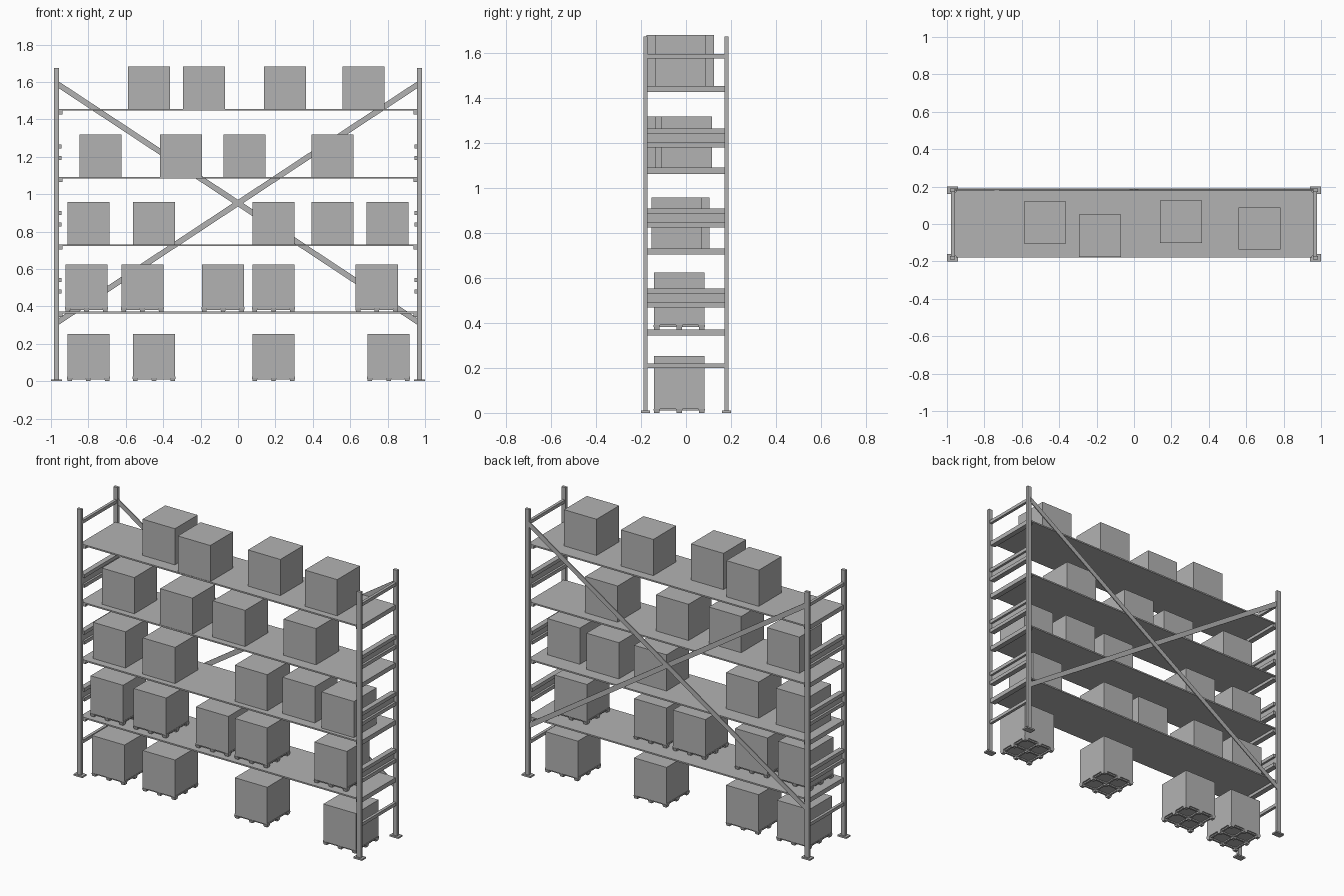
import bpy, bmesh
from mathutils import Vector, Matrix

cube = bpy.data.objects.get("Cube")
if cube:
    bpy.data.objects.remove(cube, do_unlink=True)

mat = bpy.data.materials.new("plain grey")
mat.use_nodes = True
GREY = (0.45, 0.45, 0.45, 1)
mat.diffuse_color = GREY
mat.node_tree.nodes["Principled BSDF"].inputs["Base Color"].default_value = GREY


def add_box(bm, x, y, z, taper=1.0):
    """Box from (min, max) ranges; taper shrinks the bottom face."""
    centre = Vector((sum(x), sum(y), sum(z))) / 2
    size = (x[1] - x[0], y[1] - y[0], z[1] - z[0])
    verts = bmesh.ops.create_cube(bm, size=1)["verts"]
    for v in verts:
        k = taper if v.co.z < 0 else 1
        v.co = centre + Vector((v.co.x * size[0] * k, v.co.y * size[1] * k, v.co.z * size[2]))


def add_sides(bm, x, y, z):
    """Box on the left end and its mirror on the right end."""
    add_box(bm, x, y, z)
    add_box(bm, (-x[1], -x[0]), y, z)


def finish(bm, name):
    mesh = bpy.data.meshes.new(name)
    bm.to_mesh(mesh)
    bm.free()
    mesh.materials.append(mat)
    obj = bpy.data.objects.new(name, mesh)
    bpy.context.collection.objects.link(obj)
    return obj


def around(c, size):
    return (c - size / 2, c + size / 2)


SHELVES = [0.372, 0.732, 1.092, 1.455]
SPAN = (-0.172, 0.172)

# Uprights with foot plates
posts, plates = bmesh.new(), bmesh.new()
for side in (-1, 1):
    add_sides(posts, around(0.97, 0.028), around(side * 0.18, 0.018), (0, 1.675))
    add_sides(plates, (0.94, 1.0), around(side * 0.18, 0.04), (0, 0.01))
finish(posts, "upright_posts")
finish(plates, "foot_plates")

# Single rungs at the bottom and top of the end frames
rungs = bmesh.new()
for z in (0.209, 1.587):
    add_sides(rungs, (0.96, 0.978), SPAN, around(z, 0.02))
finish(rungs, "end_rungs")

# Paired end rails joined by a thin web
rails = bmesh.new()
for z in (0.511, 0.868, 1.224):
    for dz in (-0.031, 0.031):
        add_sides(rails, (0.943, 0.976), SPAN, around(z + dz, 0.022))
    add_sides(rails, (0.956, 0.962), SPAN, around(z, 0.045))
finish(rails, "end_rails")

# Shelf boards and the end beams under them
for i, z in enumerate(SHELVES):
    bm = bmesh.new()
    add_box(bm, (-0.952, 0.952), (-0.178, 0.178), (z - 0.009, z))
    finish(bm, f"shelf_board_{i + 1}")
    bm = bmesh.new()
    add_sides(bm, (0.938, 0.96), SPAN, (z - 0.028, z - 0.009))
    add_sides(bm, (0.952, 0.972), SPAN, (z - 0.028, z))
    finish(bm, f"shelf_end_beams_{i + 1}")

# Crossed back braces, cut off vertically at the posts
for name, side, y in (("rising_brace", 1, 0.187), ("falling_brace", -1, 0.181)):
    bm = bmesh.new()
    add_box(bm, (-0.962, 0.962), around(y, 0.006), around(0.952, 0.036))
    for v in bm.verts:
        v.co.z += v.co.x * side * 0.66
    finish(bm, name)

# Cartons: shelf height, on a pallet or not, and (x, y) centres
SIZE = 0.225
PY = -0.03
ROWS = [
    (0, True, [(-0.8, PY), (-0.449, PY), (0.19, PY), (0.805, PY)]),
    (SHELVES[0], True, [(-0.81, PY), (-0.511, PY), (-0.08, PY), (0.19, PY), (0.742, PY)]),
    (SHELVES[1], False, [(-0.8, -0.02), (-0.449, PY), (0.19, PY), (0.505, -0.008), (0.8, -0.042)]),
    (SHELVES[2], False, [(-0.735, -0.026), (-0.305, -0.063), (0.034, -0.026), (0.505, 0.004)]),
    (SHELVES[3], False, [(-0.476, 0.007), (-0.182, -0.063), (0.252, 0.012), (0.672, -0.025)]),
]


def add_pallet(bm, x, y, z):
    """Thin deck, nine tapered feet and crossed ribs."""
    add_box(bm, around(x, SIZE + 0.004), around(y, SIZE), (z + 0.018, z + 0.026))
    for i in (-1, 0, 1):
        add_box(bm, around(x + i * 0.1, 0.012), around(y, SIZE - 0.02), (z + 0.01, z + 0.018))
        add_box(bm, around(x, SIZE - 0.02), around(y + i * 0.1, 0.012), (z + 0.01, z + 0.018))
        for j in (-1, 0, 1):
            add_box(bm, around(x + i * 0.1, 0.03), around(y + j * 0.1, 0.03),
                    (z, z + 0.018), taper=0.75)


for r, (z, on_pallet, spots) in enumerate(ROWS):
    for c, (x, y) in enumerate(spots):
        base = z
        if on_pallet:
            bm = bmesh.new()
            add_pallet(bm, x, y, z)
            finish(bm, f"pallet_{r + 1}_{c + 1}")
            base = z + 0.026
        bm = bmesh.new()
        add_box(bm, around(x, SIZE), around(y, SIZE), (base, base + SIZE + 0.002))
        finish(bm, f"carton_{r + 1}_{c + 1}")
